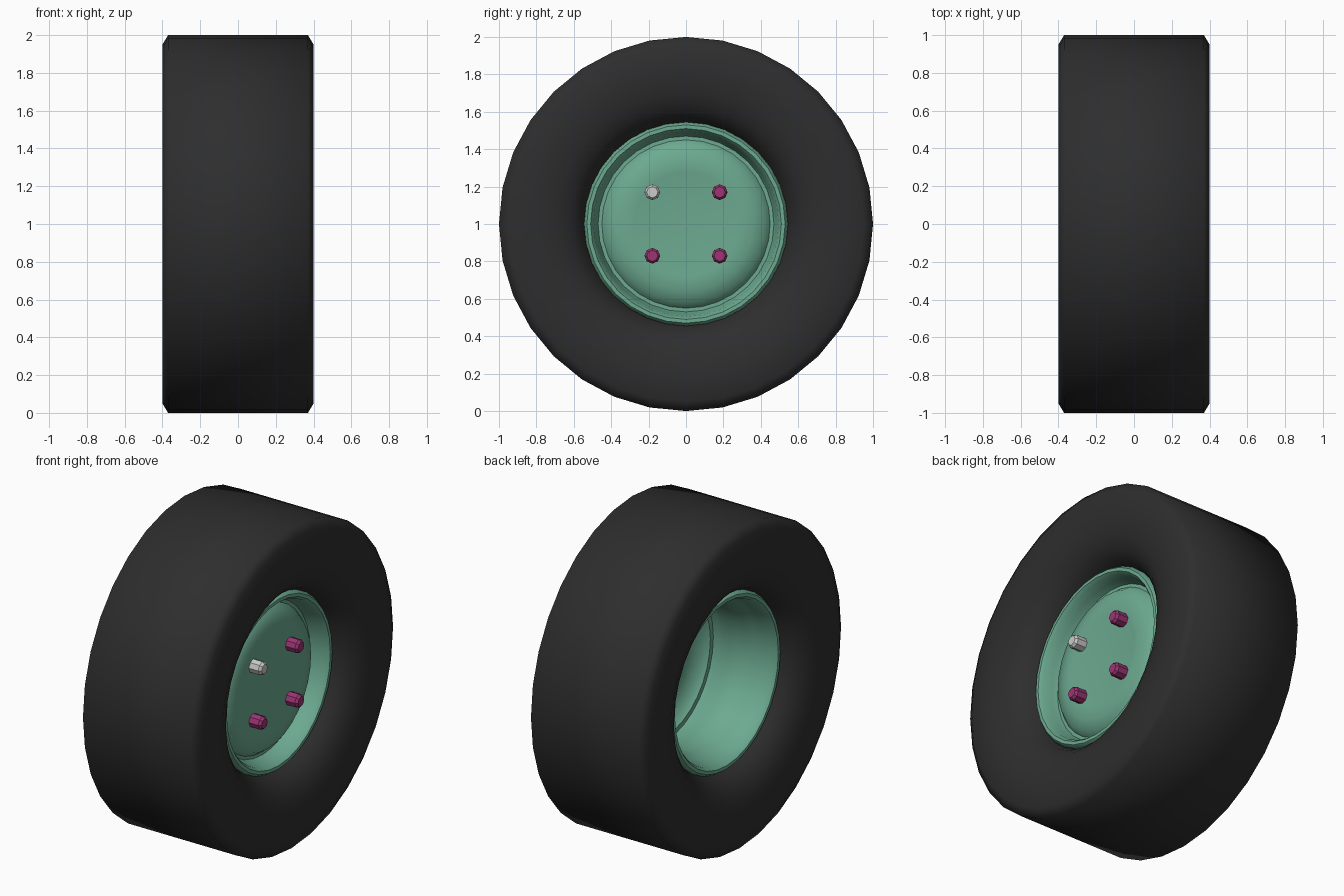
import bpy, bmesh, math

if "Cube" in bpy.data.objects:
    bpy.data.objects.remove(bpy.data.objects["Cube"])


def material(name, rgb):
    m = bpy.data.materials.new(name)
    m.diffuse_color = (*rgb, 1)
    m.use_nodes = True
    m.node_tree.nodes["Principled BSDF"].inputs["Base Color"].default_value = m.diffuse_color
    return m


def lathe(name, profile, mat=None, n=32, centre=(0, 0, 1), angle=40, closed=False):
    """Spin (x, radius) points round the x axis; zero-radius ends become poles."""
    bm = bmesh.new()
    rings = []
    for x, r in profile:
        if r == 0:
            rings.append([bm.verts.new((x, 0, 0))] * n)
        else:
            rings.append([bm.verts.new((x, r * math.sin(2 * math.pi * i / n),
                                        r * math.cos(2 * math.pi * i / n))) for i in range(n)])
    pairs = list(zip(rings, rings[1:]))
    if closed:
        pairs.append((rings[-1], rings[0]))
    for a, b in pairs:
        for i in range(n):
            j = (i + 1) % n
            bm.faces.new(list(dict.fromkeys((a[i], a[j], b[j], b[i]))))
    bmesh.ops.recalc_face_normals(bm, faces=bm.faces)
    me = bpy.data.meshes.new(name)
    bm.to_mesh(me)
    bm.free()
    ob = bpy.data.objects.new(name, me)
    ob.location = centre
    bpy.context.collection.objects.link(ob)
    if mat:
        me.materials.append(mat)
    bpy.ops.object.select_all(action='DESELECT')
    bpy.context.view_layer.objects.active = ob
    ob.select_set(True)
    bpy.ops.object.shade_smooth_by_angle(angle=math.radians(angle))
    return ob


rubber = material("rubber", (0.027, 0.027, 0.027))
green = material("green_paint", (0.15, 0.40, 0.28))
magenta = material("magenta_paint", (0.33, 0.035, 0.17))

# Tire: flat tread, chamfered shoulders, side walls curving in to the rim
half = [(0.37, 1.0), (0.40, 0.95), (0.40, 0.80), (0.385, 0.70),
        (0.35, 0.62), (0.30, 0.57), (0.24, 0.54), (0.20, 0.525)]
lathe("tire", half + [(-x, r) for x, r in reversed(half)], rubber, closed=True, angle=65)

# Rim: dished disc on the +x side, open barrel on the -x side
disc_front = [(0.23, 0), (0.23, 0.28), (0.235, 0.31), (0.225, 0.36), (0.21, 0.42), (0.17, 0.45)]
outer_lip = [(0.17, 0.47), (0.21, 0.485), (0.26, 0.495), (0.28, 0.51), (0.28, 0.53), (0.26, 0.545), (0.23, 0.545)]
outer_barrel = [(0.21, 0.515), (-0.21, 0.515)]
back_lip = [(-0.23, 0.545), (-0.26, 0.545), (-0.28, 0.53), (-0.28, 0.51), (-0.26, 0.495)]
inner_barrel = [(-0.20, 0.485), (-0.15, 0.475), (-0.10, 0.45), (0.06, 0.45), (0.10, 0.47), (0.14, 0.47)]
disc_back = [(0.14, 0.44), (0.18, 0.41), (0.20, 0.30), (0.20, 0)]
lathe("rim", disc_front + outer_lip + outer_barrel + back_lip + inner_barrel + disc_back, green, angle=50)

# Lug nuts: one left as bare metal
for y in (-0.18, 0.18):
    for z in (-0.17, 0.17):
        bare = y < 0 < z
        lathe("bare_lug_nut" if bare else "lug_nut",
              [(0.20, 0), (0.20, 0.042), (0.295, 0.042), (0.31, 0.03), (0.31, 0)],
              None if bare else magenta, n=8, centre=(0, y, 1 + z), angle=30)
